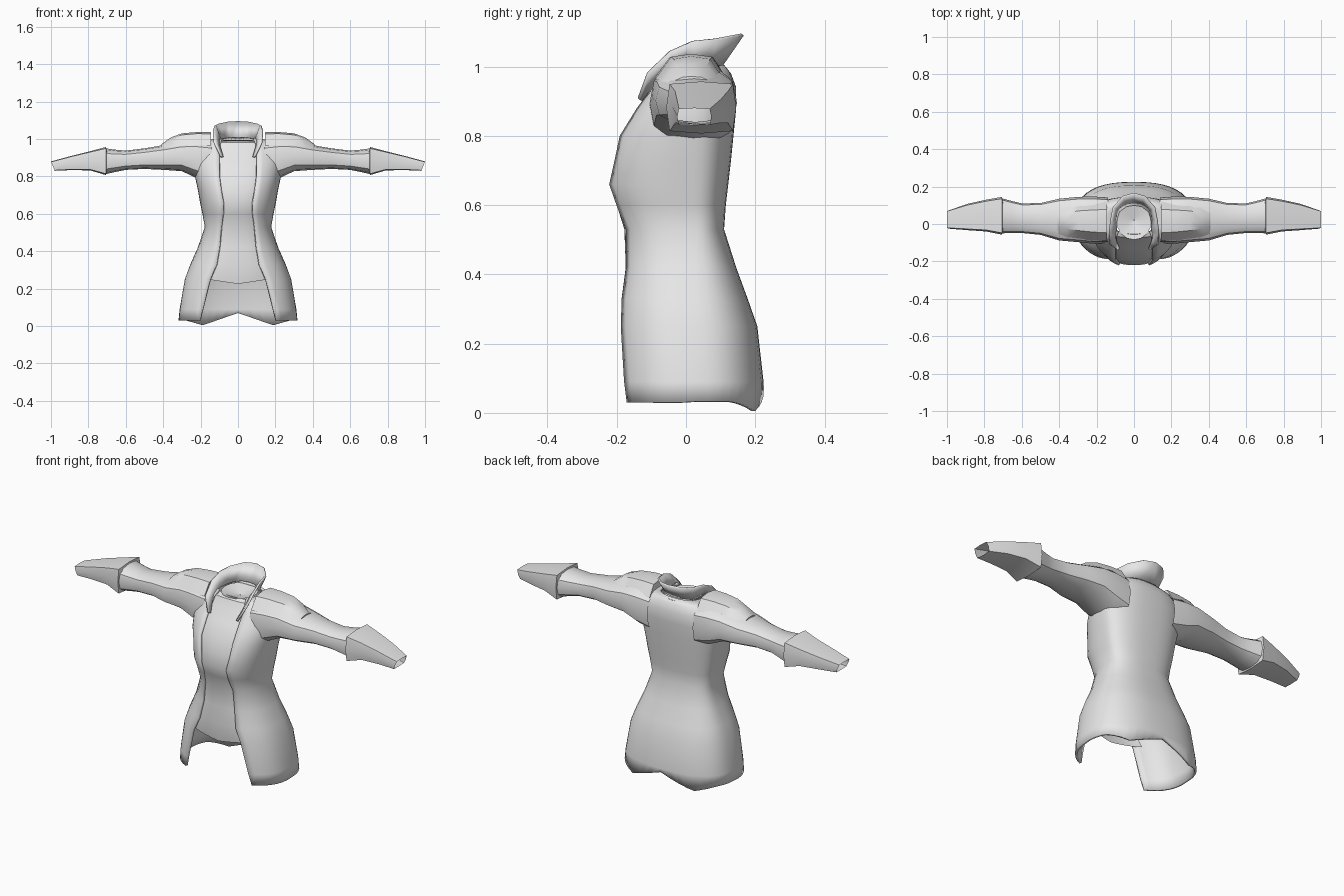
import bpy, bmesh, math

cube = bpy.data.objects.get("Cube")
if cube:
    bpy.data.objects.remove(cube, do_unlink=True)

cloth = bpy.data.materials.new("light_grey_cloth")
cloth.use_nodes = True
GREY = (0.8, 0.8, 0.8, 1.0)
cloth.diffuse_color = GREY
cloth.node_tree.nodes["Principled BSDF"].inputs["Base Color"].default_value = GREY


def loft(name, rows, closed=False, caps=(), thick=0.0, angle=35):
    """Skin rows of points, mirror across x = 0 and optionally thicken inwards."""
    bm = bmesh.new()
    grid = [[bm.verts.new(p) for p in row] for row in rows]
    n = len(rows[0])
    for a, b in zip(grid, grid[1:]):
        for j in range(n if closed else n - 1):
            k = (j + 1) % n
            bm.faces.new((a[j], a[k], b[k], b[j]))
    if 0 in caps:
        bm.faces.new(grid[0][::-1])
    if -1 in caps:
        bm.faces.new(grid[-1])
    mesh = bpy.data.meshes.new(name)
    bm.to_mesh(mesh)
    bm.free()
    obj = bpy.data.objects.new(name, mesh)
    bpy.context.collection.objects.link(obj)
    mesh.materials.append(cloth)
    bpy.context.view_layer.objects.active = obj
    obj.select_set(True)
    bpy.ops.object.shade_smooth_by_angle(angle=math.radians(angle))
    obj.select_set(False)
    mirror = obj.modifiers.new("mirror", 'MIRROR')
    mirror.merge_threshold = 0.0005
    if thick:
        shell = obj.modifiers.new("thickness", 'SOLIDIFY')
        shell.thickness = thick
        shell.offset = -1
    return obj


def power(v, e):
    return math.copysign(abs(v) ** e, v)


# Body sections: z, half width, front y, back y, x of the front edge
BODY = [
    (0.03, 0.318, -0.205, 0.225, 0.205),
    (0.09, 0.312, -0.208, 0.224, 0.19),
    (0.25, 0.285, -0.208, 0.206, 0.15),
    (0.33, 0.255, -0.198, 0.178, 0.115),
    (0.42, 0.215, -0.186, 0.145, 0.10),
    (0.53, 0.178, -0.19, 0.11, 0.09),
    (0.60, 0.19, -0.212, 0.115, 0.08),
    (0.66, 0.203, -0.232, 0.122, 0.08),
    (0.73, 0.215, -0.218, 0.13, 0.092),
    (0.80, 0.23, -0.203, 0.137, 0.10),
    (0.88, 0.24, -0.15, 0.145, 0.10),
    (0.94, 0.225, -0.105, 0.145, 0.10),
    (0.98, 0.19, -0.085, 0.13, 0.095),
    (1.005, 0.12, -0.065, 0.11, 0.085),
]
N = 2.5
MID = 0.02


def hem(x, y):
    """Height of the hem: notched at the centre back, level at the sides."""
    if y < MID:
        return 0.03
    if x < 0.19:
        return 0.07 - 0.065 * x / 0.19
    return 0.005 + 0.028 * min(1, (x - 0.19) / 0.1)


# Coat shell, open down the front
rows = []
COLS = 18
for i, (z, w, yf, yb, xe) in enumerate(BODY):
    t0 = math.asin((xe / w) ** (N / 2))
    row = []
    for j in range(COLS + 1):
        t = t0 + (math.pi - t0) * j / COLS
        x = w * max(0, math.sin(t)) ** (2 / N) if j < COLS else 0
        c = power(math.cos(t), 2 / N)
        y = MID - c * ((MID - yf) if c > 0 else (yb - MID))
        row.append((x, y, hem(x, y) if i == 0 else z))
    rows.append(row)
loft("coat", rows, thick=0.012)

# Shirt front set behind the coat edges
rows = []
SHIRT = [(0.225, 0.285, -0.185, 0.206, 0.15)] + BODY[3:]
for z, w, yf, yb, xe in SHIRT:
    row = []
    for j in range(6):
        x = min(xe + 0.025, w * 0.9) * j / 5
        y = MID - (MID - yf) * (1 - (x / w) ** N) ** (1 / N) + 0.012
        row.append((x, y, z + (0.15 * x if z < 0.23 else 0) - (0.015 if z > 1 else 0)))
    rows.append(row)
loft("shirt_front", rows)

# Lining inside the neck
rows = [[(r * math.sin(a), 0.02 - 1.1 * r * math.cos(a), z)
         for a in [math.pi * j / 8 for j in range(9)]]
        for r, z in ((0.095, 0.995), (0.002, 0.97))]
loft("neck_lining", rows)

# Collar running from the lapels round the back of the neck
low = [(0.085, -0.125, 0.90), (0.10, -0.088, 0.95), (0.10, -0.03, 1.0), (0.098, 0.03, 1.0),
       (0.085, 0.07, 1.0), (0.045, 0.10, 1.005), (0, 0.108, 1.005)]
high = [(0.095, -0.135, 0.905), (0.13, -0.108, 0.978), (0.135, -0.045, 1.04), (0.127, 0.02, 1.07),
        (0.113, 0.09, 1.077), (0.06, 0.15, 1.087), (0, 0.167, 1.09)]
loft("collar", [low, high], thick=0.01)

# Shoulder pads: x, top z, edge z, front y, back y
rows = []
for x, top, edge, yf, yb in ((0.145, 1.036, 0.965, -0.092, 0.118), (0.22, 1.037, 0.965, -0.088, 0.115),
                             (0.30, 1.03, 0.96, -0.08, 0.11), (0.36, 1.008, 0.955, -0.07, 0.10),
                             (0.41, 0.972, 0.95, -0.055, 0.085)):
    rows.append([(x, yb, edge), (x, yb - 0.04, top - (top - edge) * 0.12), (x, 0.015, top),
                 (x, yf + 0.045, top - (top - edge) * 0.12), (x, yf, edge)])
loft("shoulder_pad", rows, caps=(0, -1), angle=30)


def tube(name, sections, sides, n, slant=0.0, **kw):
    """Tube along x from sections of x, low z, high z, front y, back y."""
    rings = []
    for x, z0, z1, y0, y1 in sections:
        ring = []
        for j in range(sides):
            a = 2 * math.pi * j / sides
            c, s = power(math.cos(a), 2 / n), power(math.sin(a), 2 / n)
            lean = slant * s if x > 0.95 else 0
            ring.append((x + lean, (y0 + y1) / 2 + c * (y1 - y0) / 2,
                         (z0 + z1) / 2 + s * (z1 - z0) / 2))
        rings.append(ring)
    return loft(name, rings, closed=True, **kw)


# Sleeves, widening at the cuff
tube("sleeve", [(0.14, 0.77, 0.995, -0.105, 0.142), (0.22, 0.79, 1.0, -0.105, 0.147),
                (0.30, 0.828, 0.99, -0.097, 0.145), (0.40, 0.835, 0.967, -0.088, 0.135),
                (0.50, 0.84, 0.95, -0.058, 0.112), (0.60, 0.835, 0.938, -0.048, 0.11),
                (0.65, 0.825, 0.942, -0.048, 0.122), (0.708, 0.812, 0.95, -0.05, 0.138)], 12, 2.8)

# Boxy tapering cuffs with a raised rim, open at the hand
tube("cuff", [(0.70, 0.83, 0.935, -0.035, 0.115), (0.706, 0.807, 0.957, -0.057, 0.145),
              (0.79, 0.832, 0.935, -0.04, 0.13), (0.89, 0.834, 0.91, -0.033, 0.108),
              (0.99, 0.83, 0.88, -0.025, 0.073)], 8, 7, slant=0.01, angle=40)
